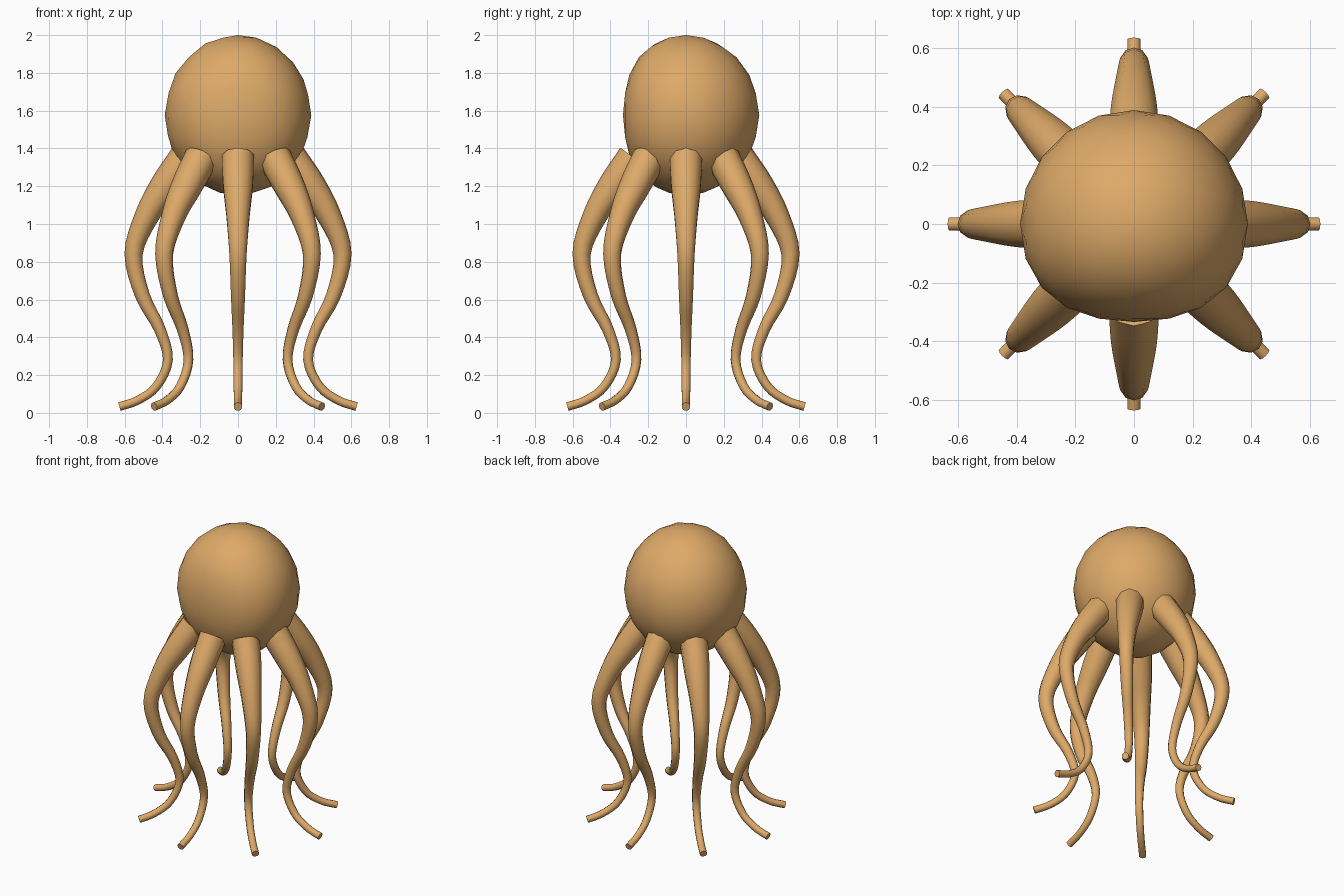
import bpy, bmesh, math
from mathutils import Vector

if "Cube" in bpy.data.objects:
    bpy.data.objects.remove(bpy.data.objects["Cube"])

skin = bpy.data.materials.new("warm tan skin")
skin.diffuse_color = (0.73, 0.40, 0.14, 1)
skin.use_nodes = True
skin.node_tree.nodes["Principled BSDF"].inputs["Base Color"].default_value = skin.diffuse_color


def finish(bm, name):
    bmesh.ops.recalc_face_normals(bm, faces=bm.faces)
    mesh = bpy.data.meshes.new(name)
    bm.to_mesh(mesh)
    bm.free()
    mesh.materials.append(skin)
    obj = bpy.data.objects.new(name, mesh)
    bpy.context.collection.objects.link(obj)
    return obj


# Head: faceted-outline ball, slightly tall, flattened toward the front
bm = bmesh.new()
bmesh.ops.create_icosphere(bm, subdivisions=3, radius=1)
for v in bm.verts:
    x, y, z = v.co
    if y < 0:
        y *= 1 - 0.14 * y * y
    v.co = (0.388 * x, 0.388 * y, 1.576 + 0.424 * z)
for f in bm.faces:
    f.smooth = True
finish(bm, "head")

# Tentacle centre line: distance from axis, height, thickness
PATH = [Vector(p) for p in [
    (0.275, 1.35, 0.090), (0.385, 1.20, 0.082), (0.484, 1.04, 0.064),
    (0.553, 0.84, 0.048), (0.505, 0.62, 0.039), (0.415, 0.445, 0.031),
    (0.371, 0.28, 0.026), (0.432, 0.14, 0.024), (0.530, 0.067, 0.023),
    (0.628, 0.033, 0.023)]]
SIDES, STEPS = 10, 4


def smooth_path(pts, steps):
    """Catmull-Rom samples through the points."""
    p = [2 * pts[0] - pts[1]] + pts + [2 * pts[-1] - pts[-2]]
    out = []
    for i in range(1, len(p) - 2):
        a, b, c, d = p[i - 1:i + 3]
        for k in range(steps):
            t = k / steps
            out.append(0.5 * (2 * b + (c - a) * t + (2 * a - 5 * b + 4 * c - d) * t * t
                              + (3 * b - a - 3 * c + d) * t ** 3))
    return out + [pts[-1]]


def tentacle(name, angle):
    path = smooth_path(PATH, STEPS)
    bm = bmesh.new()
    rings = []
    for i, p in enumerate(path):
        d = path[min(i + 1, len(path) - 1)] - path[max(i - 1, 0)]
        d = Vector((d.x, d.y)).normalized()
        ring = []
        for k in range(SIDES):
            a = math.tau * k / SIDES
            u, w = p.z * math.cos(a), p.z * math.sin(a)
            r, z = p.x - d.y * u, p.y + d.x * u
            ring.append(bm.verts.new((r * math.cos(angle) - w * math.sin(angle),
                                      r * math.sin(angle) + w * math.cos(angle), z)))
        rings.append(ring)
    for r0, r1 in zip(rings, rings[1:]):
        for k in range(SIDES):
            j = (k + 1) % SIDES
            bm.faces.new((r0[k], r0[j], r1[j], r1[k])).smooth = True
    # Flat end caps with crisp rims
    for ring in (rings[0], rings[-1]):
        bm.faces.new(ring).smooth = False
        for k in range(SIDES):
            bm.edges.get((ring[k], ring[(k + 1) % SIDES])).smooth = False
    finish(bm, name)


# Eight tentacles evenly around the head
for n in range(8):
    tentacle(f"tentacle_{n + 1}", math.tau * n / 8)
